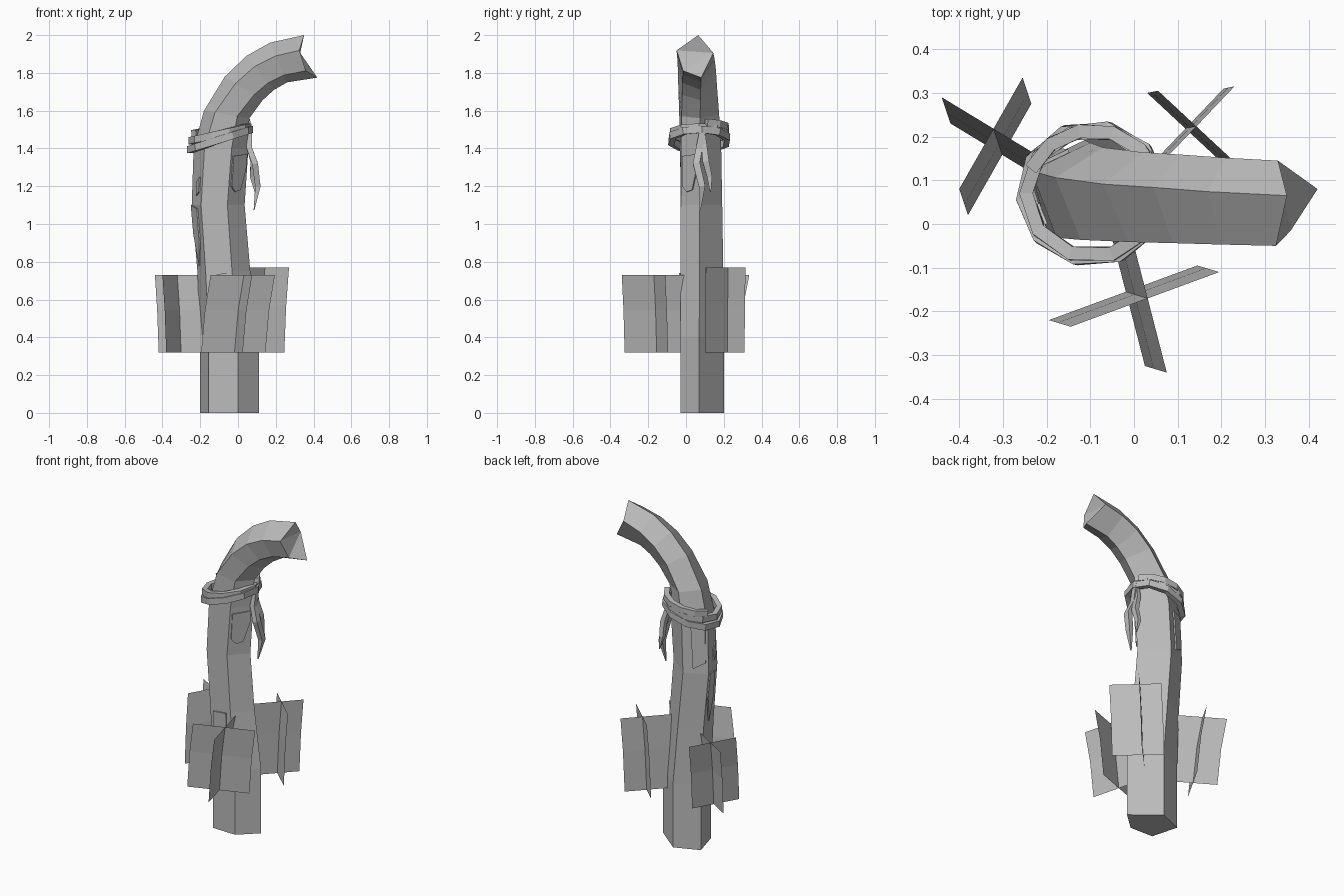
import bpy, bmesh, math
from mathutils import Vector

if "Cube" in bpy.data.objects:
    bpy.data.objects.remove(bpy.data.objects["Cube"])

grey = bpy.data.materials.new("stone_grey")
grey.diffuse_color = (0.5, 0.5, 0.5, 1)
grey.use_nodes = True
grey.node_tree.nodes["Principled BSDF"].inputs["Base Color"].default_value = grey.diffuse_color


def make(name, verts, faces, solid=True):
    me = bpy.data.meshes.new(name)
    me.from_pydata([tuple(v) for v in verts], [], faces)
    if solid:
        bm = bmesh.new()
        bm.from_mesh(me)
        bmesh.ops.recalc_face_normals(bm, faces=bm.faces)
        bm.to_mesh(me)
        bm.free()
    me.materials.append(grey)
    ob = bpy.data.objects.new(name, me)
    bpy.context.collection.objects.link(ob)
    return ob


# --- Bent five-sided post ---
# Each level: outer edge (x, z), inner edge (x, z), twist blend
LEVELS = [
    ((-.20, 0), (.11, 0), 0), ((-.20, .40), (.11, .40), 0),
    ((-.215, .75), (.065, .75), .05), ((-.245, 1.1), (.035, 1.1), .15),
    ((-.235, 1.4), (.055, 1.4), .25), ((-.18, 1.6), (.06, 1.56), .45),
    ((-.07, 1.78), (.13, 1.655), .65), ((.045, 1.89), (.19, 1.71), .75),
    ((.17, 1.96), (.26, 1.75), .88), ((.35, 2.0), (.42, 1.775), 1),
]
# Each corner: position across the post and depth, at the foot and at the tip
CORNERS = [(1, .07, 1, .08), (.645, -.03, .84, -.015), (.145, -.025, .36, -.05),
           (0, .14, 0, .065), (.48, .20, .42, .145)]


def corner(level, i):
    (ox, oz), (ix, iz), t = level
    s0, y0, s1, y1 = CORNERS[i]
    s = s0 + (s1 - s0) * t
    return Vector((ox + (ix - ox) * s, y0 + (y1 - y0) * t, oz + (iz - oz) * s))


verts = [corner(l, i) for l in LEVELS for i in range(5)]
top = (len(LEVELS) - 1) * 5
for i in (1, 2, 4):                       # hollowed broken tip
    verts[top + i].x -= .05
faces = [(k * 5 + i, k * 5 + (i + 1) % 5, k * 5 + 5 + (i + 1) % 5, k * 5 + 5 + i)
         for k in range(len(LEVELS) - 1) for i in range(5)]
faces += [(0, 1, 2, 3, 4), (top, top + 1, top + 4),
          (top + 1, top + 2, top + 4), (top + 2, top + 3, top + 4)]
make("post", verts, faces)


# --- Thin chipped plates lying on the post faces ---
def on_post(face, f, z):
    for a, b in zip(LEVELS, LEVELS[1:]):
        if a[0][1] <= z <= b[0][1]:
            t = (z - a[0][1]) / (b[0][1] - a[0][1])
            lo = corner(a, face).lerp(corner(a, (face + 1) % 5), f)
            hi = corner(b, face).lerp(corner(b, (face + 1) % 5), f)
            return lo.lerp(hi, t)


def plate(name, face, outline, lift=.008):
    base = [on_post(face, f, z) for f, z in outline]
    edge = on_post(face, 1, 1) - on_post(face, 0, 1)
    out = edge.cross(Vector((0, 0, 1))).normalized()
    if out.dot(base[0] - Vector((-.09, .08, base[0].z))) < 0:
        out = -out
    n = len(base)
    make(name, base + [p + out * lift for p in base],
         [tuple(range(n)), tuple(range(n, 2 * n))] +
         [(i, (i + 1) % n, n + (i + 1) % n, n + i) for i in range(n)])


plate("chip_right", 0, [(.1, 1.37), (.9, 1.36), (.88, 1.2), (.65, 1.17), (.35, 1.18), (.1, 1.3)])
plate("chip_back", 3, [(.1, 1.38), (.65, 1.38), (.6, 1.13), (.1, 1.17)])
plate("chip_left", 2, [(.35, 1.08), (.95, 1.1), (.95, .95), (.6, .78), (.35, .9)])
plate("chip_left_upper", 2, [(.2, 1.25), (.5, 1.22), (.45, 1.15), (.2, 1.17)])
plate("chip_front", 1, [(.2, .74), (.85, .73), (.85, .55), (.3, .5)])


# --- Rope: four-sided strands wound round the post ---
def strand(name, pts, radii, closed=False):
    pts = [Vector(p) for p in pts]
    n = len(pts)
    vs, fs = [], []
    for i, p in enumerate(pts):
        if closed:
            d = pts[(i + 1) % n] - pts[i - 1]
        else:
            d = pts[min(i + 1, n - 1)] - pts[max(i - 1, 0)]
        d.normalize()
        ref = Vector((0, 1, 0)) if abs(d.z) > .7 else Vector((0, 0, 1))
        side = d.cross(ref).normalized()
        up = side.cross(d).normalized()
        r = radii[i]
        for k in range(4):
            a = math.pi / 4 + k * math.pi / 2
            vs.append(p + side * r * math.cos(a) + up * r * 1.2 * math.sin(a))
    for i in range(n if closed else n - 1):
        j = (i + 1) % n
        fs += [(i * 4 + k, i * 4 + (k + 1) % 4, j * 4 + (k + 1) % 4, j * 4 + k)
               for k in range(4)]
    if not closed:
        fs += [(0, 1, 2, 3), tuple(range(n * 4 - 4, n * 4))]
    return make(name, vs, fs)


def loop(z_left, z_right, rx, ry, a0, a1, steps):
    pts = []
    for i in range(steps):
        a = math.radians(a0 + (a1 - a0) * i / steps)
        x = -.095 + rx * math.cos(a)
        pts.append((x, .07 + ry * math.sin(a),
                    z_left + (z_right - z_left) * (x + .25) / .31))
    return pts


strand("rope_upper", loop(1.44, 1.515, .152, .145, 0, 360, 10), [.022] * 10, True)
strand("rope_lower", loop(1.395, 1.50, .16, .152, 5, 365, 10), [.022] * 10, True)
strand("rope_back", loop(1.475, 1.54, .152, .145, 15, 185, 6), [.022] * 6)

# Hanging rope ends
strand("rope_end_long", [(.06, .09, 1.51), (.06, .07, 1.40), (.09, .055, 1.32),
                         (.105, .085, 1.2), (.085, .075, 1.075)],
       [.018, .02, .022, .02, .003])
strand("rope_end_short", [(.055, .085, 1.51), (.055, .095, 1.42), (.08, .105, 1.33),
                          (.075, .125, 1.25), (.09, .13, 1.17)],
       [.016, .018, .02, .016, .003])


# --- Crossed leaf cards round the foot ---
def cross(name, cards, lean, z0, z1):
    for label, (a, b) in zip("ab", cards):
        vs = []
        for t, h in ((0, 0), (.4, .55), (1, 1)):
            for x, y in (a, b):
                vs.append((x + lean[0] * t, y + lean[1] * t, z0 + (z1 - z0) * h))
        make(name + "_" + label, vs, [(0, 1, 3, 2), (2, 3, 5, 4)], False)


cross("leaves_front", [((-.195, -.22), (.145, -.095)), ((-.06, .005), (.025, -.325))],
      (.05, -.015), .32, .73)
cross("leaves_left", [((-.42, .23), (-.115, .045)), ((-.38, .02), (-.235, .275))],
      (-.02, .06), .32, .73)
cross("leaves_back", [((.03, .30), (.245, .10)), ((.205, .31), (.0, .095))],
      (.025, .005), .32, .77)
